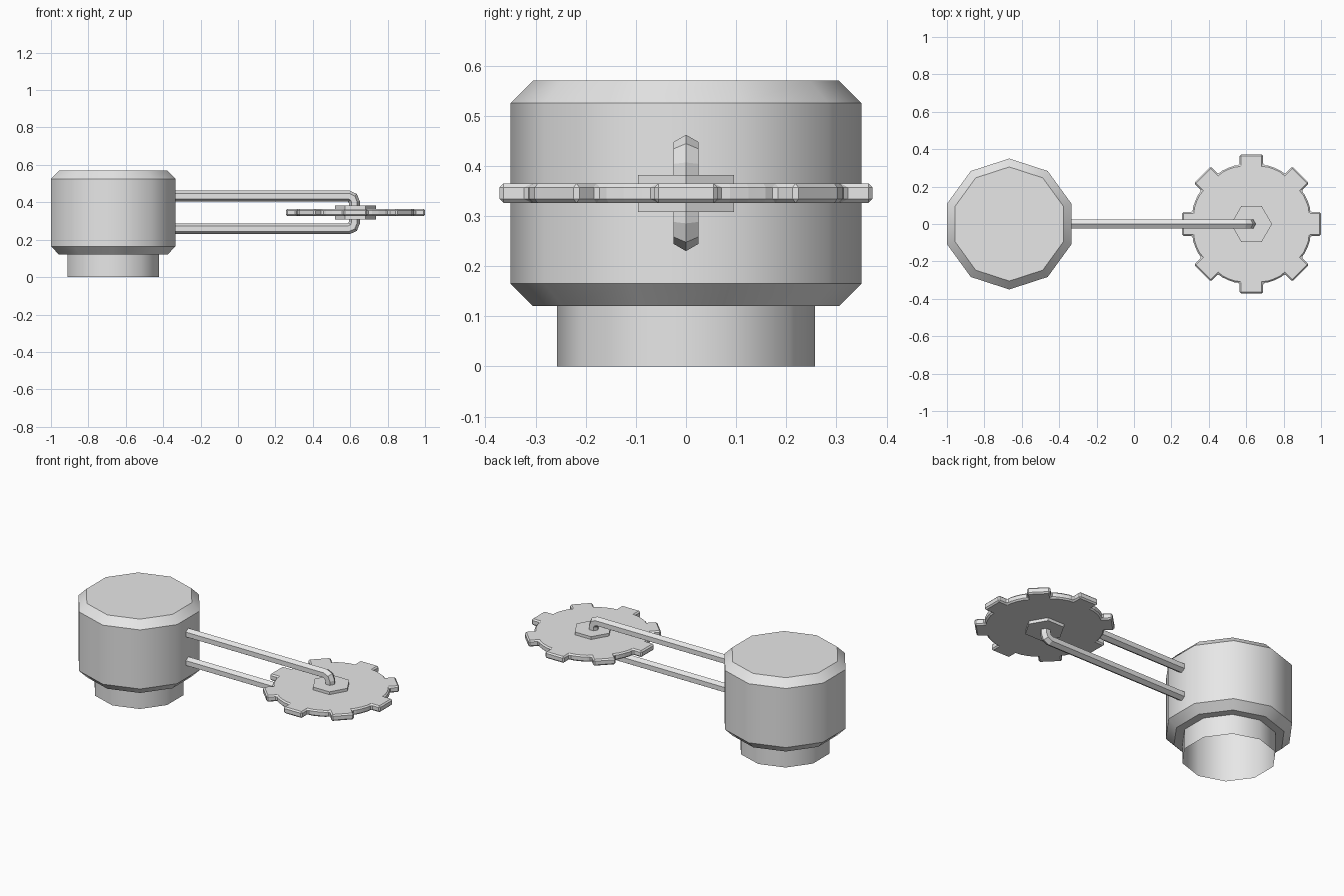
import bpy, bmesh
from math import sin, cos, pi, radians
from mathutils import Vector

cube = bpy.data.objects.get("Cube")
if cube:
    bpy.data.objects.remove(cube, do_unlink=True)

GREY = (0.8, 0.8, 0.8, 1.0)
metal = bpy.data.materials.new("plain_grey")
metal.use_nodes = True
metal.diffuse_color = GREY
for node in metal.node_tree.nodes:
    if node.type == 'BSDF_PRINCIPLED':
        node.inputs["Base Color"].default_value = GREY


def loft(name, rings, cap_start=True, cap_end=True, smooth=0):
    """Skin a list of point rings into one object."""
    bm = bmesh.new()
    loops = [[bm.verts.new(p) for p in ring] for ring in rings]
    n = len(loops[0])
    for a, b in zip(loops, loops[1:]):
        for i in range(n):
            j = (i + 1) % n
            bm.faces.new((a[i], a[j], b[j], b[i]))
    if cap_start:
        bm.faces.new(loops[0][::-1])
    if cap_end:
        bm.faces.new(loops[-1])
    if cap_start and cap_end:
        bmesh.ops.recalc_face_normals(bm, faces=bm.faces)
    mesh = bpy.data.meshes.new(name)
    bm.to_mesh(mesh)
    bm.free()
    mesh.materials.append(metal)
    obj = bpy.data.objects.new(name, mesh)
    bpy.context.collection.objects.link(obj)
    if smooth:
        bpy.ops.object.select_all(action='DESELECT')
        obj.select_set(True)
        bpy.context.view_layer.objects.active = obj
        bpy.ops.object.shade_smooth_by_angle(angle=radians(smooth))
    return obj


def polygon(cx, r, z, sides, turn=0.0):
    return [(cx + r * cos(turn + 2 * pi * i / sides),
             r * sin(turn + 2 * pi * i / sides), z) for i in range(sides)]


# Ten-sided housing with chamfered rims, standing on an open collar
BODY_X = -0.667
profile = [(0.257, 0.12), (0.305, 0.12), (0.35, 0.165), (0.35, 0.525), (0.305, 0.57)]
loft("housing", [polygon(BODY_X, r, z, 10, pi / 2) for r, z in profile],
     cap_start=False, smooth=40)
loft("collar", [polygon(BODY_X, 0.257, z, 10, pi / 2) for z in (0, 0.56)],
     cap_start=False, cap_end=False, smooth=40)

# Toothed wheel: eight square teeth on a round disc
WHEEL_X, TEETH, ROOT, TIP, HALF = 0.628, 8, 0.325, 0.372, 0.063
outline = []
for k in range(TEETH):
    a = 2 * pi * k / TEETH
    out, side = Vector((cos(a), sin(a))), Vector((-sin(a), cos(a)))
    for r, s in ((0.315, -HALF), (TIP, -HALF), (TIP, HALF), (0.315, HALF)):
        outline.append(out * r + side * s)
    for step in (0.35, 0.5, 0.65):
        b = a + step * 2 * pi / TEETH
        outline.append(Vector((cos(b), sin(b))) * ROOT)
wheel = loft("toothed_wheel",
             [[(WHEEL_X + p.x, p.y, z) for p in outline] for z in (0.326, 0.365)])
bevel = wheel.modifiers.new("edge_bevel", 'BEVEL')
bevel.width = 0.008
bevel.segments = 1
bevel.limit_method = 'ANGLE'
bevel.angle_limit = radians(40)

# Hexagonal hub
loft("hub", [polygon(WHEEL_X, 0.11, z, 6) for z in (0.308, 0.382)])

# Hexagonal rod bent into a U that carries the wheel
MID, REACH, ROD_R = 0.346, 0.087, 0.029
half = [(-0.42, REACH), (0.592, REACH), (0.613, REACH - 0.01), (0.622, REACH - 0.032)]
path = [Vector((x, 0, MID + d)) for x, d in half]
path += [Vector((x, 0, MID - d)) for x, d in reversed(half)]
rings = []
for i, p in enumerate(path):
    t_in = (p - path[max(i - 1, 0)]).normalized()
    t_out = (path[min(i + 1, len(path) - 1)] - p).normalized()
    tangent = (t_in + t_out).normalized()
    normal = Vector((-tangent.z, 0, tangent.x))
    miter = 1 / max(tangent.dot(t_out), tangent.dot(t_in))
    rings.append([p + normal * (ROD_R * miter * cos(k * pi / 3))
                  + Vector((0, ROD_R * sin(k * pi / 3), 0)) for k in range(6)])
loft("bent_rod", rings)
